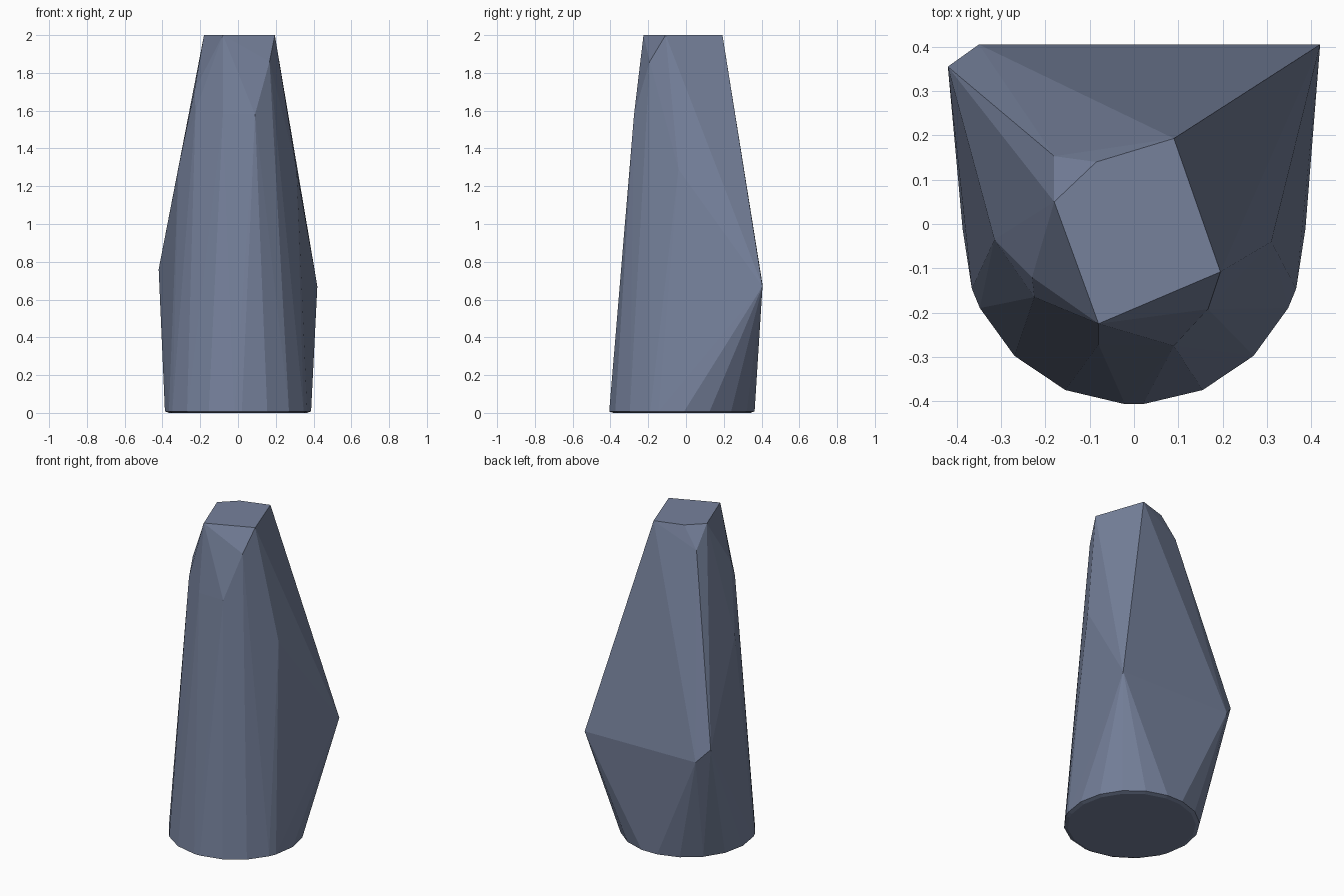
import bpy, bmesh, math

if "Cube" in bpy.data.objects:
    bpy.data.objects.remove(bpy.data.objects["Cube"])

# Faceted stone pillar: a hull stretched over a round foot, a shoulder and a cut top
def ring(angles, radius, z, cy=-0.02):
    return [(s * radius * math.sin(math.radians(a)), cy - radius * math.cos(math.radians(a)), z)
            for a in angles for s in (-1, 1)]

angles = (3, 23.6, 44.2, 64, 71, 91.5, 112, 132, 152, 172)
points = ring(angles, 0.387, 0.008) + ring(angles, 0.365, 0.0)

# Bulging back shoulder
points += [(-0.42, 0.355, 0.76), (-0.35, 0.405, 0.68), (-0.24, 0.405, 0.67), (0.42, 0.405, 0.67)]

# Upper side facets
points += [(-0.315, -0.035, 1.30), (0.31, -0.04, 1.29), (-0.23, -0.12, 1.71),
           (-0.225, -0.165, 1.60), (-0.08, -0.272, 1.58), (0.09, -0.275, 1.58),
           (0.167, -0.192, 1.86), (-0.18, 0.153, 1.87)]

# Flat top
points += [(x, y, 2.0) for x, y in ((-0.18, 0.05), (-0.085, 0.14), (0.09, 0.193),
                                    (0.195, -0.108), (-0.08, -0.225))]

bm = bmesh.new()
for p in points:
    bm.verts.new(p)
bmesh.ops.convex_hull(bm, input=bm.verts[:])
loose = [v for v in bm.verts if not v.link_faces]
bmesh.ops.delete(bm, geom=loose, context='VERTS')
bmesh.ops.dissolve_limit(bm, angle_limit=math.radians(0.5), verts=bm.verts[:], edges=bm.edges[:])
bmesh.ops.recalc_face_normals(bm, faces=bm.faces[:])

mesh = bpy.data.meshes.new("stone_pillar")
bm.to_mesh(mesh)
bm.free()

# Slate blue-grey stone
slate = bpy.data.materials.new("slate")
slate.diffuse_color = (0.18, 0.22, 0.33, 1)
slate.use_nodes = True
slate.node_tree.nodes["Principled BSDF"].inputs["Base Color"].default_value = slate.diffuse_color
mesh.materials.append(slate)
bpy.context.collection.objects.link(bpy.data.objects.new("stone_pillar", mesh))
